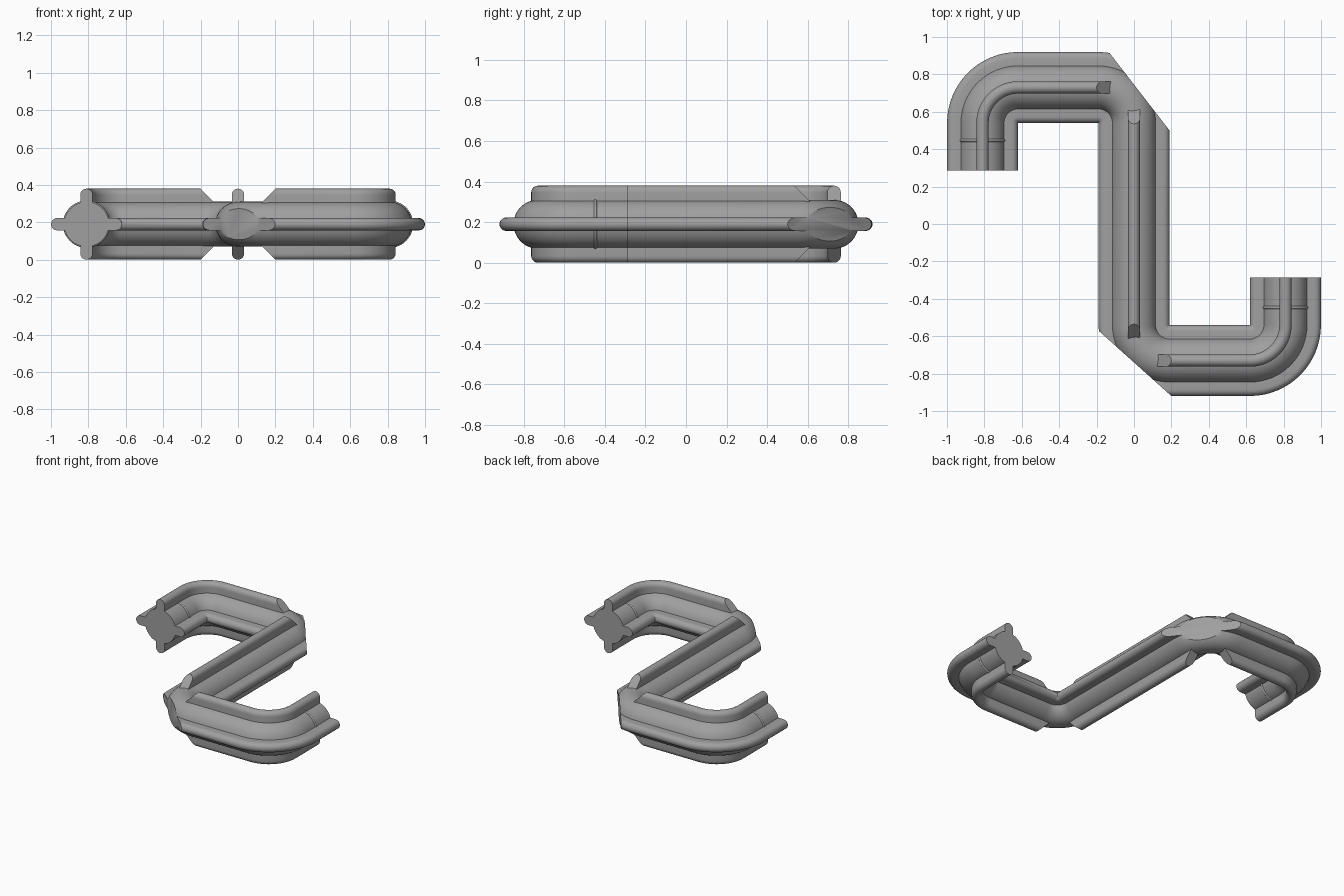
import bpy, bmesh
from math import sin, cos, pi, asin
from mathutils import Vector, Matrix

if "Cube" in bpy.data.objects:
    bpy.data.objects.remove(bpy.data.objects["Cube"], do_unlink=True)

MID = 0.19      # height of the pipe axis, bend radius and fin reach
R = 0.12        # pipe radius
F = 0.033       # fin half thickness
TURN = Matrix.Rotation(pi, 4, 'Z')

gray = bpy.data.materials.new("plain gray")
gray.use_nodes = True
gray.diffuse_color = (0.35, 0.35, 0.35, 1)
gray.node_tree.nodes["Principled BSDF"].inputs["Base Color"].default_value = gray.diffuse_color


def arc(cx, cy, r, a0, a1, n):
    """Points on an arc."""
    return [(cx + r * cos(a0 + (a1 - a0) * i / n),
             cy + r * sin(a0 + (a1 - a0) * i / n)) for i in range(n + 1)]


def bend(cx, cy, a0, a1, n=16):
    """Path frames (position, side direction) round a bend."""
    sides = arc(0, 0, 1, a0, a1, n)
    return [(Vector((cx + MID * x, cy + MID * y, MID)), Vector((x, y, 0))) for x, y in sides]


def sweep(bm, frames, profile, slope=(0, 0), caps=(True, True)):
    """Sweep a closed profile (side, height); slope slants the two ends."""
    rings = []
    for i, (p, side) in enumerate(frames):
        along = Vector((side.y, -side.x, 0))
        k = -slope[0] if i == 0 else slope[1] if i == len(frames) - 1 else 0
        rings.append([bm.verts.new(p + side * u + Vector((0, 0, w)) + along * k * (MID - abs(w)))
                      for u, w in profile])
    n = len(profile)
    for a, b in zip(rings, rings[1:]):
        for j in range(n):
            bm.faces.new((a[j], a[(j + 1) % n], b[(j + 1) % n], b[j]))
    if caps[0]:
        bm.faces.new(rings[0])
    if caps[1]:
        bm.faces.new(rings[-1])


def finish(bm, name):
    bmesh.ops.remove_doubles(bm, verts=bm.verts, dist=0.0002)
    bmesh.ops.recalc_face_normals(bm, faces=bm.faces)
    mesh = bpy.data.meshes.new(name)
    bm.to_mesh(mesh)
    bm.free()
    mesh.materials.append(gray)
    ob = bpy.data.objects.new(name, mesh)
    bpy.context.collection.objects.link(ob)
    bpy.ops.object.select_all(action='DESELECT')
    ob.select_set(True)
    bpy.context.view_layer.objects.active = ob
    bpy.ops.object.shade_smooth_by_angle(angle=0.6)
    return ob


LEFT, BACK, RIGHT = Vector((-1, 0, 0)), Vector((0, 1, 0)), Vector((1, 0, 0))
start = [(Vector((-0.81, 0.285, MID)), LEFT)]
hook = start + bend(-0.62, 0.54, pi, pi / 2)
half_path = hook + bend(-0.19, 0.54, pi / 2, 0) + [(Vector((0, 0, MID)), RIGHT)]

# Round pipe profile with a rounded fin on each side
t = asin(F / R)
tip = MID - F - 0.0005
pipe_profile = (arc(tip, 0, F, -pi / 2, pi / 2, 10) + arc(0, 0, R, t, pi - t, 20)
                + arc(-tip, 0, F, pi / 2, 3 * pi / 2, 10) + arc(0, 0, R, pi + t, 2 * pi - t, 20))

# Pipe: two halves, each with its outer corner sliced flat
pipe = bmesh.new()
for (a, b), turn in ((((-0.135, 0.92), (0.19, 0.5)), Matrix()),
                     (((-0.2, 0.92), (0.19, 0.57)), TURN)):
    half = bmesh.new()
    sweep(half, half_path, pipe_profile, caps=(True, False))
    bmesh.ops.remove_doubles(half, verts=half.verts, dist=0.0002)
    normal = Vector((a[1] - b[1], b[0] - a[0], 0)).normalized()
    cut = bmesh.ops.bisect_plane(half, geom=half.verts[:] + half.edges[:] + half.faces[:],
                                 plane_co=(a[0], a[1], 0), plane_no=normal, clear_outer=True)
    edges = [e for e in cut["geom_cut"] if isinstance(e, bmesh.types.BMEdge)]
    bmesh.ops.edgenet_fill(half, edges=edges)
    half.transform(turn)
    piece = bpy.data.meshes.new("half")
    half.to_mesh(piece)
    half.free()
    pipe.from_mesh(piece)
    bpy.data.meshes.remove(piece)
finish(pipe, "finned_pipe")

# Top and bottom fins, with slanted ends at the sliced corners
hook_path = hook + [(Vector((-0.2, 0.73, MID)), BACK)]
long_path = [(Vector((0, s * 0.535, MID)), RIGHT) for s in (1, -1)]
for label, s in (("top", 1), ("bottom", -1)):
    profile = [(u, s * w) for u, w in [(F, 0.08)] + arc(0, MID - F, F, 0, pi, 10) + [(-F, 0.08)]]
    for where, path, slope, turn in (("back", hook_path, (0, 1), Matrix()),
                                     ("middle", long_path, (1, 1), Matrix()),
                                     ("front", hook_path, (0, 1), TURN)):
        bm = bmesh.new()
        sweep(bm, path, profile, slope)
        bm.transform(turn)
        finish(bm, f"{where}_{label}_fin")

# Thin bead round each end of the pipe
for name, s in (("back_bead", 1), ("front_bead", -1)):
    bpy.ops.mesh.primitive_torus_add(location=(-0.81 * s, 0.447 * s, MID), rotation=(pi / 2, 0, 0),
                                     major_radius=R - 0.002, minor_radius=0.008,
                                     major_segments=64, minor_segments=12)
    bead = bpy.context.object
    bead.name = name
    bead.data.materials.append(gray)
    bpy.ops.object.shade_smooth_by_angle(angle=0.6)
